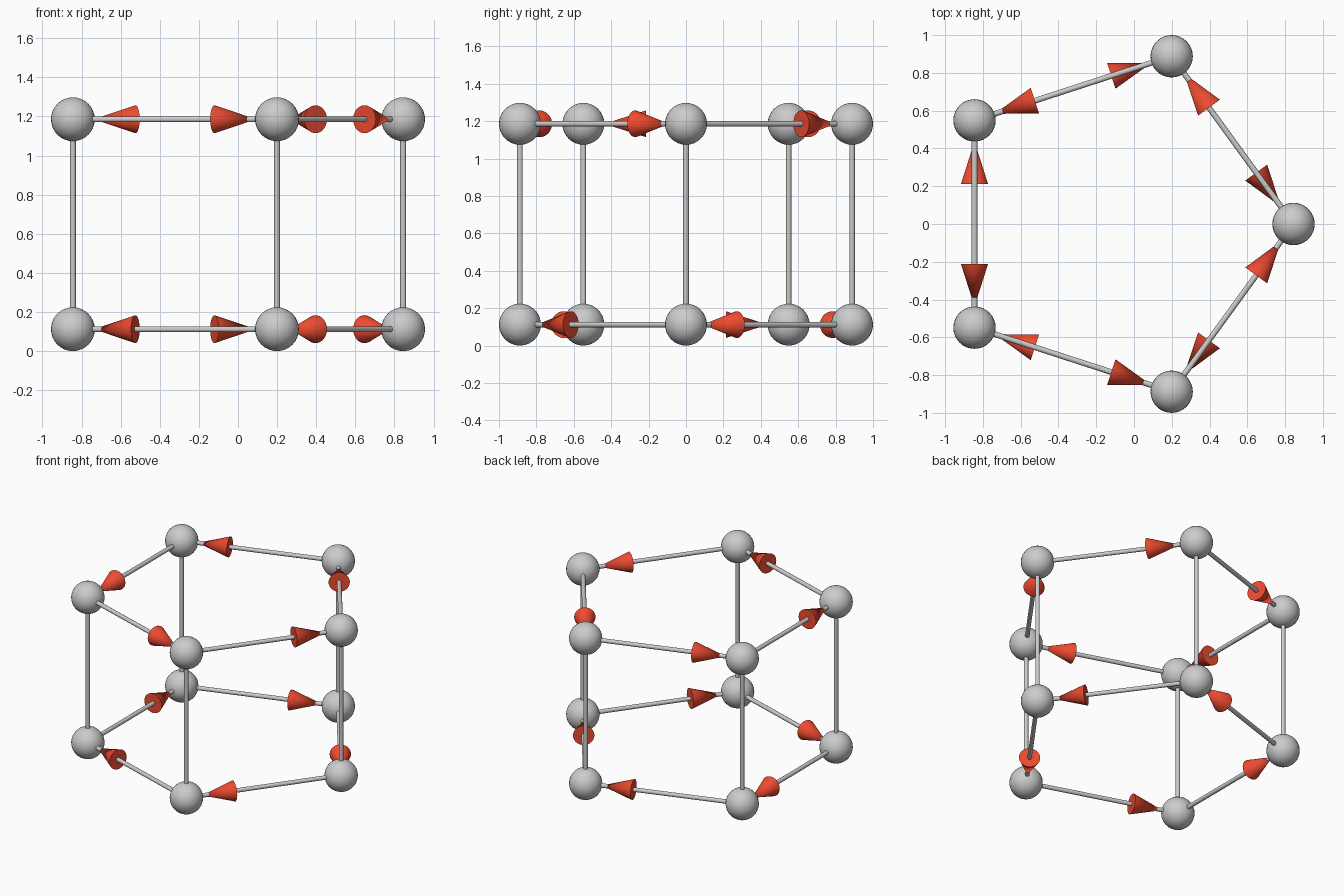
import bpy
from math import radians, sin, cos, tau
from mathutils import Vector

if "Cube" in bpy.data.objects:
    bpy.data.objects.remove(bpy.data.objects["Cube"])

S = 0.9336                      # overall scale: pentagon circumradius
BALL_R = 0.12 * S
ROD_R = 0.015
CONE_R, CONE_L = 0.0715, 0.24 * S
HEIGHT = 1.15 * S
SHIFT_X = -S * (1 - cos(tau / 10)) / 2   # centre the pentagon's x extent

red = bpy.data.materials.new("arrow_red")
red.diffuse_color = (0.85, 0.07, 0.03, 1)
red.use_nodes = True
red.node_tree.nodes["Principled BSDF"].inputs["Base Color"].default_value = red.diffuse_color


def finish(name, material=None):
    ob = bpy.context.object
    ob.name = name
    bpy.ops.object.shade_smooth_by_angle(angle=radians(40))
    if material:
        ob.data.materials.append(material)


def ball(name, p):
    bpy.ops.mesh.primitive_uv_sphere_add(segments=32, ring_count=16, radius=BALL_R, location=p)
    finish(name)


def rod(name, a, b):
    d = b - a
    bpy.ops.mesh.primitive_cylinder_add(vertices=16, radius=ROD_R, depth=d.length,
                                        location=(a + b) / 2,
                                        rotation=d.to_track_quat('Z', 'Y').to_euler())
    finish(name)


def arrow_edge(name, a, b):
    # rod from a to b with a cone whose tip touches the ball at b
    rod(name + "_rod", a, b)
    d = (b - a).normalized()
    bpy.ops.mesh.primitive_cone_add(vertices=32, radius1=CONE_R, radius2=0, depth=CONE_L,
                                    location=b - d * (BALL_R + CONE_L / 2),
                                    rotation=d.to_track_quat('Z', 'Y').to_euler())
    finish(name + "_arrowhead", red)


def ring(z):
    return [Vector((S * cos(tau * i / 5) + SHIFT_X, S * sin(tau * i / 5), z)) for i in range(5)]


lower, upper = ring(BALL_R), ring(BALL_R + HEIGHT)

for i in range(5):
    j = (i + 1) % 5
    # nodes
    ball(f"lower_node_{i}", lower[i])
    ball(f"upper_node_{i}", upper[i])
    # upper ring runs counter-clockwise, lower ring clockwise
    arrow_edge(f"upper_edge_{i}", upper[i], upper[j])
    arrow_edge(f"lower_edge_{i}", lower[j], lower[i])
    # uprights
    rod(f"upright_{i}", lower[i], upper[i])
